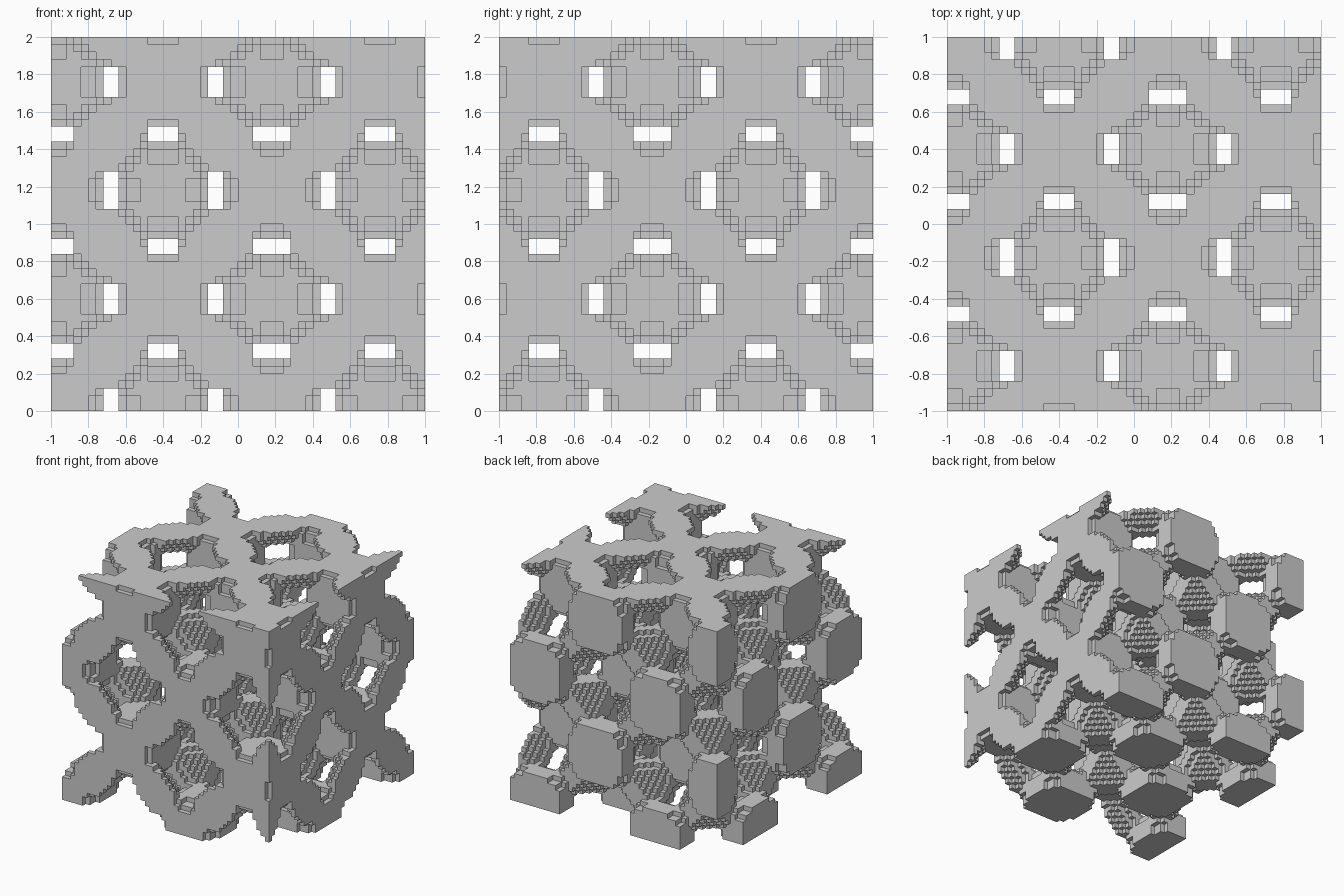
import bpy
import bmesh
from math import cos, pi

if "Cube" in bpy.data.objects:
    bpy.data.objects.remove(bpy.data.objects["Cube"])

N = 50              # cells per side
S = 2 / N           # cell size
STEP = 2 * pi / 29  # wave phase per cell (29 cells per period)

C1 = [cos(i * STEP) for i in range(N)]
C2 = [cos(2 * i * STEP) for i in range(N)]


# periodic minimal surface: solid where the field is negative
def solid(i, j, k):
    if not (0 <= i < N and 0 <= j < N and 0 <= k < N):
        return False
    a, b, c = C2[i], C2[j], C2[k]
    return 4 * C1[i] * C1[j] * C1[k] - (a * b + b * c + c * a) < 0


cells = {(i, j, k) for i in range(N) for j in range(N) for k in range(N)
         if solid(i, j, k)}

bm = bmesh.new()
verts = {}


# shared corner; the phase starts at the left, back, bottom corner
def corner(p):
    if p not in verts:
        verts[p] = bm.verts.new((p[0] * S - 1, 1 - p[1] * S, p[2] * S))
    return verts[p]


# stepped block skin: one square wherever a solid cell meets an empty one
for cell in cells:
    for axis in range(3):
        u, v = (axis + 1) % 3, (axis + 2) % 3
        for side in (0, 1):
            near = list(cell)
            near[axis] += 2 * side - 1
            if tuple(near) in cells:
                continue
            quad = []
            for du, dv in ((0, 0), (1, 0), (1, 1), (0, 1)):
                p = list(cell)
                p[axis] += side
                p[u] += du
                p[v] += dv
                quad.append(corner(tuple(p)))
            if side == 1:       # y is mirrored, so winding is reversed
                quad.reverse()
            bm.faces.new(quad)

mesh = bpy.data.meshes.new("stepped_lattice")
bm.to_mesh(mesh)
bm.free()
obj = bpy.data.objects.new("stepped_lattice", mesh)
bpy.context.collection.objects.link(obj)
